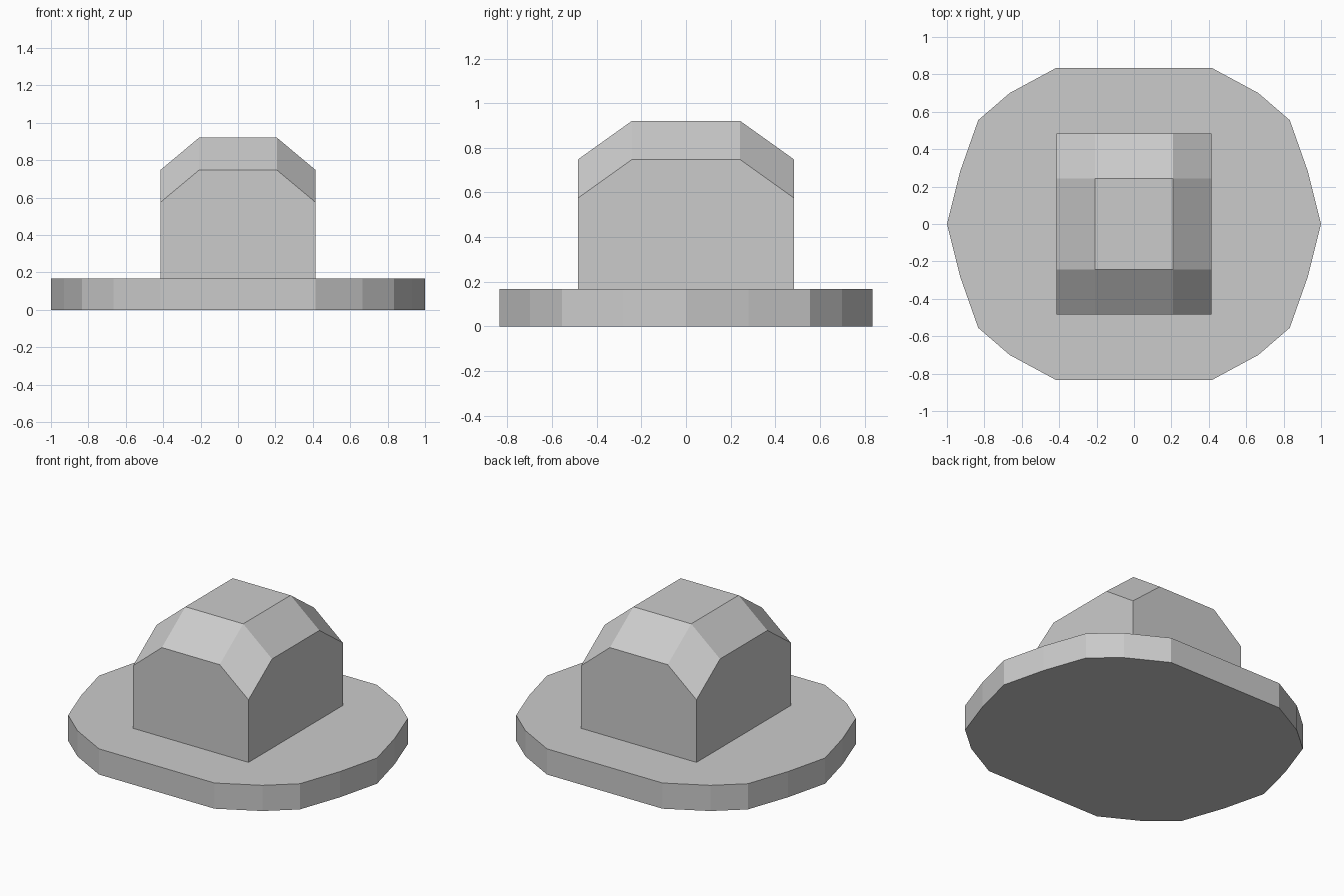
import bpy

if "Cube" in bpy.data.objects:
    bpy.data.objects.remove(bpy.data.objects["Cube"])

BRIM_TOP = 0.167


def add_mesh(name, verts, faces):
    mesh = bpy.data.meshes.new(name)
    mesh.from_pydata(verts, [], faces)
    mesh.update()
    obj = bpy.data.objects.new(name, mesh)
    bpy.context.collection.objects.link(obj)
    return obj


# Brim: one quarter outline mirrored into a closed flat ring, then extruded
quarter = [(1, 0), (0.93, 0.28), (0.833, 0.555), (0.665, 0.7), (0.415, 0.835)]
half = quarter + [(-x, y) for x, y in reversed(quarter)]
outline = half + [(x, -y) for x, y in reversed(half[1:-1])]
n = len(outline)
verts = [(x, y, z) for z in (0, BRIM_TOP) for x, y in outline]
faces = [tuple(reversed(range(n))), tuple(range(n, 2 * n))]
faces += [(i, (i + 1) % n, n + (i + 1) % n, n + i) for i in range(n)]
add_mesh("brim", verts, faces)

# Crown: 4 x 4 roof grid whose height drops by one step past each inner line
xs = (-0.415, -0.208, 0.208, 0.415)
ys = (-0.485, -0.243, 0.243, 0.485)
edge = (0, 3)
verts = [(x, y, 0.92 - 0.173 * ((i in edge) + (j in edge)))
         for j, y in enumerate(ys) for i, x in enumerate(xs)]
faces = [(k, k + 1, k + 5, k + 4) for j in range(3) for k in range(4 * j, 4 * j + 3)]

# Crown walls down to the brim
verts += [(x, y, BRIM_TOP) for x, y in
          ((xs[0], ys[0]), (xs[3], ys[0]), (xs[3], ys[3]), (xs[0], ys[3]))]
faces += [(16, 17, 3, 2, 1, 0), (17, 18, 15, 11, 7, 3),
          (18, 19, 12, 13, 14, 15), (19, 16, 0, 4, 8, 12), (19, 18, 17, 16)]
add_mesh("crown", verts, faces)
